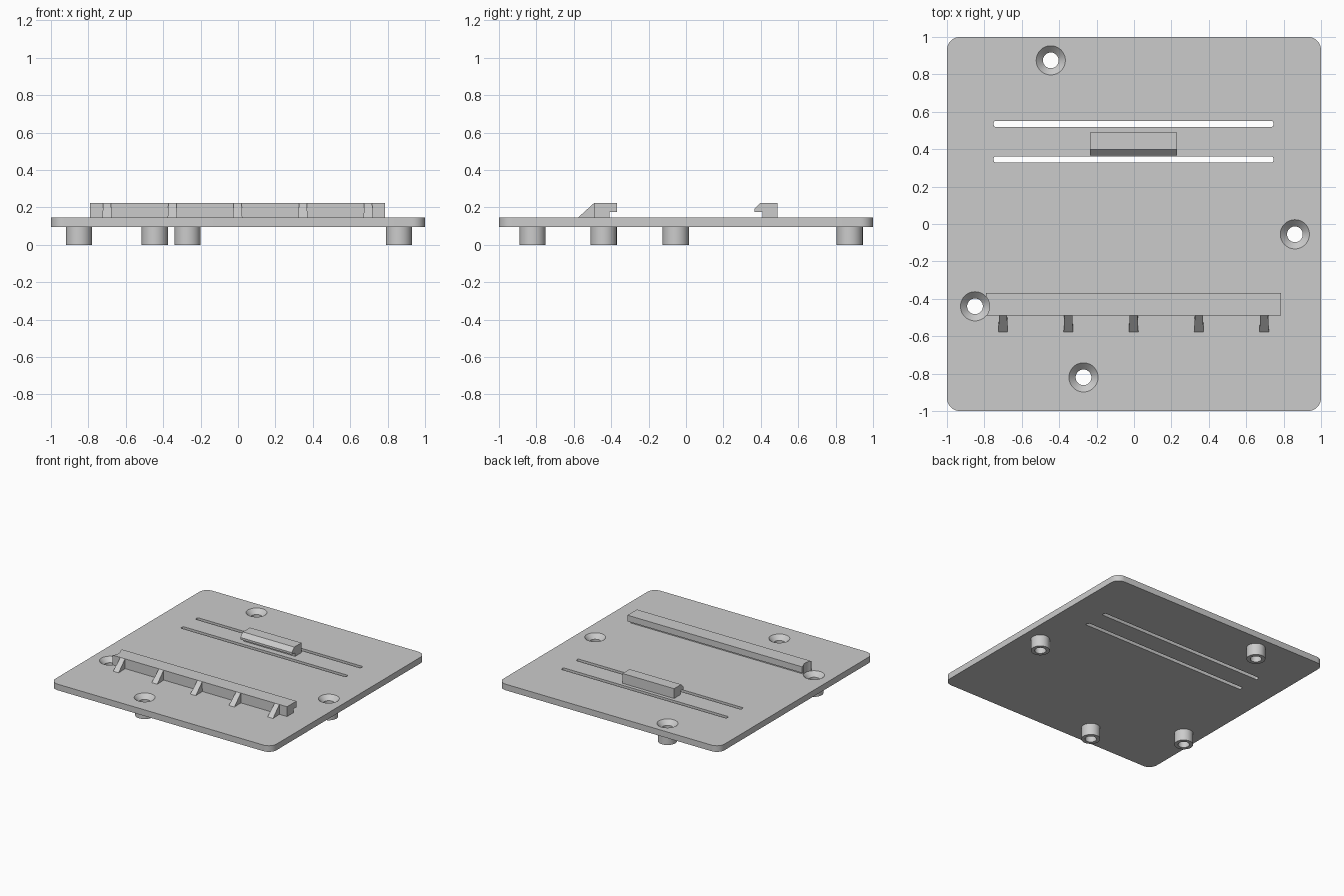
import bpy, bmesh, math

if "Cube" in bpy.data.objects:
    bpy.data.objects.remove(bpy.data.objects["Cube"])

BOTTOM, TOP, CLIP_TOP = 0.095, 0.145, 0.225
HOLES = [(-0.445, 0.875), (0.86, -0.055), (-0.85, -0.44), (-0.27, -0.82)]

grey = bpy.data.materials.new("matte_grey")
grey.use_nodes = True
grey.diffuse_color = (0.6, 0.6, 0.6, 1)
grey.node_tree.nodes["Principled BSDF"].inputs["Base Color"].default_value = (0.6, 0.6, 0.6, 1)


def finish(name, bm):
    bmesh.ops.recalc_face_normals(bm, faces=bm.faces)
    mesh = bpy.data.meshes.new(name)
    bm.to_mesh(mesh)
    bm.free()
    mesh.materials.append(grey)
    obj = bpy.data.objects.new(name, mesh)
    bpy.context.collection.objects.link(obj)
    return obj


def prism(bm, points, offset):
    """Extrude a closed outline along an offset vector."""
    face = bm.faces.new([bm.verts.new(p) for p in points])
    ext = bmesh.ops.extrude_face_region(bm, geom=[face])["geom"]
    new = [v for v in ext if isinstance(v, bmesh.types.BMVert)]
    bmesh.ops.translate(bm, verts=new, vec=offset)
    return new


def rounded_slab(bm, x0, x1, y0, y1, radius, z0, z1, steps):
    corners = [(x1 - radius, y1 - radius), (x0 + radius, y1 - radius),
               (x0 + radius, y0 + radius), (x1 - radius, y0 + radius)]
    outline = []
    for i, (cx, cy) in enumerate(corners):
        for s in range(steps + 1):
            a = math.pi / 2 * (i + s / steps)
            outline.append((cx + radius * math.cos(a), cy + radius * math.sin(a), z0))
    prism(bm, outline, (0, 0, z1 - z0))


def lathe(bm, centre, profile, sides=48):
    """Closed solid of revolution from (radius, z) pairs."""
    rings = []
    for r, z in profile:
        rings.append([bm.verts.new((centre[0] + r * math.cos(math.tau * i / sides),
                                    centre[1] + r * math.sin(math.tau * i / sides), z))
                      for i in range(sides)])
    for low, high in zip(rings, rings[1:]):
        for i in range(sides):
            j = (i + 1) % sides
            bm.faces.new((low[i], low[j], high[j], high[i]))
    bm.faces.new(rings[0])
    bm.faces.new(rings[-1])


def cut(obj, cutter):
    mod = obj.modifiers.new("cut", "BOOLEAN")
    mod.operation, mod.solver, mod.object = "DIFFERENCE", "EXACT", cutter
    bpy.context.view_layer.objects.active = obj
    bpy.ops.object.modifier_apply(modifier=mod.name)


# Countersunk screw hole cutter
bm = bmesh.new()
for hole in HOLES:
    lathe(bm, hole, [(0.042, -0.05), (0.042, TOP - 0.036), (0.078, TOP), (0.078, 0.3)])
hole_cutter = finish("hole_cutter", bm)
hole_cutter.hide_render = True

# Slot cutter
bm = bmesh.new()
for y in (0.345, 0.535):
    rounded_slab(bm, -0.75, 0.745, y - 0.016, y + 0.016, 0.01, 0, 0.3, 4)
slot_cutter = finish("slot_cutter", bm)
slot_cutter.hide_render = True

# Base plate
bm = bmesh.new()
rounded_slab(bm, -1, 1, -1, 1, 0.07, BOTTOM, TOP, 10)
plate = finish("base_plate", bm)
cut(plate, hole_cutter)
cut(plate, slot_cutter)

# Standoffs under the plate
bm = bmesh.new()
for hole in HOLES:
    lathe(bm, hole, [(0.07, 0), (0.07, BOTTOM + 0.005)])
standoffs = finish("standoffs", bm)
cut(standoffs, hole_cutter)

# Long front clip
bm = bmesh.new()
profile = [(-0.49, TOP), (-0.41, TOP), (-0.41, 0.175),
           (-0.368, 0.175), (-0.368, CLIP_TOP), (-0.49, CLIP_TOP)]
prism(bm, [(-0.79, y, z) for y, z in profile], (1.577, 0, 0))
front_clip = finish("front_clip", bm)
cut(front_clip, hole_cutter)

# Tapered ribs bracing the front clip
bm = bmesh.new()
for i in range(-2, 3):
    x = i * 0.349 - 0.002
    low = [bm.verts.new((x + s * 0.025, -0.578, TOP)) for s in (-1, 1)]
    foot = [bm.verts.new((x + s * 0.022, -0.49, TOP)) for s in (-1, 1)]
    high = [bm.verts.new((x + s * 0.021, -0.49, CLIP_TOP)) for s in (-1, 1)]
    bm.faces.new((low[0], low[1], high[1], high[0]))
    bm.faces.new((low[0], low[1], foot[1], foot[0]))
    bm.faces.new((foot[0], foot[1], high[1], high[0]))
    for s in (0, 1):
        bm.faces.new((low[s], foot[s], high[s]))
ribs = finish("clip_ribs", bm)

# Short rear snap clip with a chamfered lip
bm = bmesh.new()
profile = [(0.49, TOP), (0.49, CLIP_TOP), (0.398, CLIP_TOP), (0.365, 0.192),
           (0.365, 0.175), (0.408, 0.175), (0.408, TOP)]
prism(bm, [(-0.235, y, z) for y, z in profile], (0.466, 0, 0))
finish("rear_clip", bm)

for helper in (hole_cutter, slot_cutter):
    bpy.data.objects.remove(helper)

# Smooth round walls, sharp edges kept
bpy.ops.object.select_all(action="DESELECT")
for obj in (plate, standoffs, front_clip):
    obj.select_set(True)
bpy.context.view_layer.objects.active = plate
bpy.ops.object.shade_smooth_by_angle(angle=math.radians(30))
